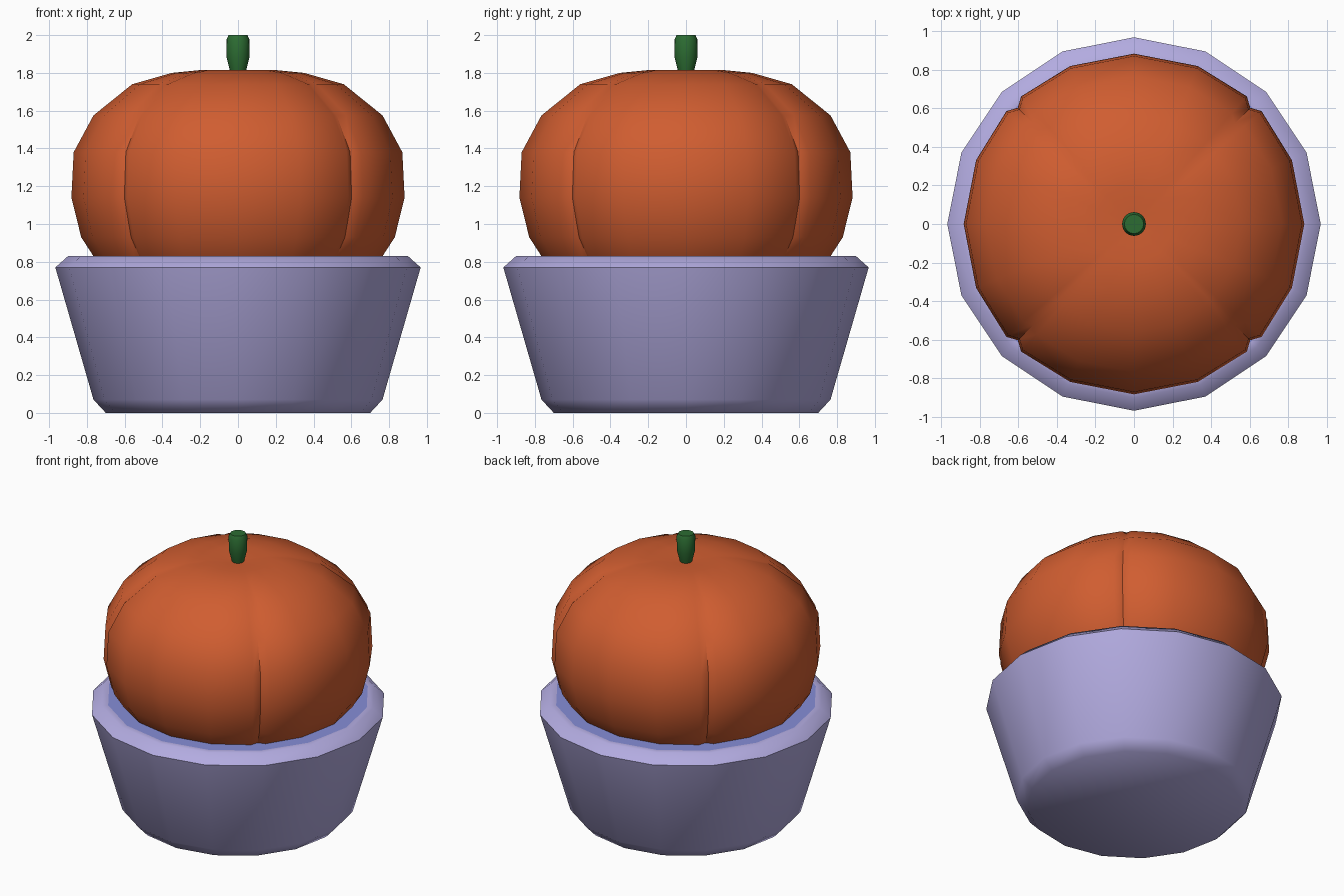
import bpy, math

if "Cube" in bpy.data.objects:
    bpy.data.objects.remove(bpy.data.objects["Cube"])


def material(name, rgb):
    m = bpy.data.materials.new(name)
    m.diffuse_color = (*rgb, 1)
    m.use_nodes = True
    m.node_tree.nodes["Principled BSDF"].inputs["Base Color"].default_value = m.diffuse_color
    return m


orange = material("pumpkin orange", (0.63, 0.11, 0.03))
lavender = material("lavender", (0.45, 0.41, 0.75))
blue = material("soft blue", (0.24, 0.27, 0.68))
green = material("stem green", (0.025, 0.15, 0.032))


def lathe(name, profile, angles, mats, smooth, scale=lambda a, r: 1.0):
    """Closed solid of revolution from (radius, height) rings, bottom to top."""
    n = len(angles)
    verts = []
    for r, z in profile:
        for a in angles:
            k = r * scale(a, r)
            verts.append((k * math.cos(math.radians(a)), k * math.sin(math.radians(a)), z))
    faces = [tuple(reversed(range(n)))]
    for i in range(len(profile) - 1):
        for j in range(n):
            k = (j + 1) % n
            faces.append((i * n + j, i * n + k, (i + 1) * n + k, (i + 1) * n + j))
    faces.append(tuple(range(len(verts) - n, len(verts))))
    me = bpy.data.meshes.new(name)
    me.from_pydata(verts, [], faces)
    for m in mats:
        me.materials.append(m)
    ob = bpy.data.objects.new(name, me)
    bpy.context.collection.objects.link(ob)
    bpy.ops.object.select_all(action='DESELECT')
    ob.select_set(True)
    bpy.context.view_layer.objects.active = ob
    bpy.ops.object.shade_smooth_by_angle(angle=math.radians(smooth))
    return ob


sixteen = [i * 22.5 for i in range(16)]

# pot: tapered, bevelled top and bottom, with a blue filling level with the rim
pot = lathe("pot", [(0.70, 0), (0.765, 0.07), (0.967, 0.77), (0.90, 0.83), (0.86, 0.83)],
            sixteen, [lavender, blue], 60)
pot.data.polygons[-1].material_index = 1

# pumpkin: four lobes split by narrow grooves on the diagonals
lobe = [-45, -41.5, -22, 0, 22, 41.5]
lobed = [q * 90 + a for q in range(4) for a in lobe]


def groove(a, r):
    on_diagonal = abs((a % 90) - 45) < 0.1
    return 0.965 if on_diagonal and r > 0.25 else 1.0


lathe("pumpkin", [(0.35, 0.56), (0.58, 0.65), (0.72, 0.76), (0.83, 0.93), (0.882, 1.14),
                  (0.87, 1.38), (0.765, 1.575), (0.56, 1.74), (0.35, 1.80), (0.20, 1.815),
                  (0.05, 1.80)],
      lobed, [orange], 45, groove)

# stem: narrows at its foot
lathe("stem", [(0.035, 1.78), (0.045, 1.82), (0.06, 1.88), (0.062, 1.975), (0.05, 2.0)],
      sixteen, [green], 50)
